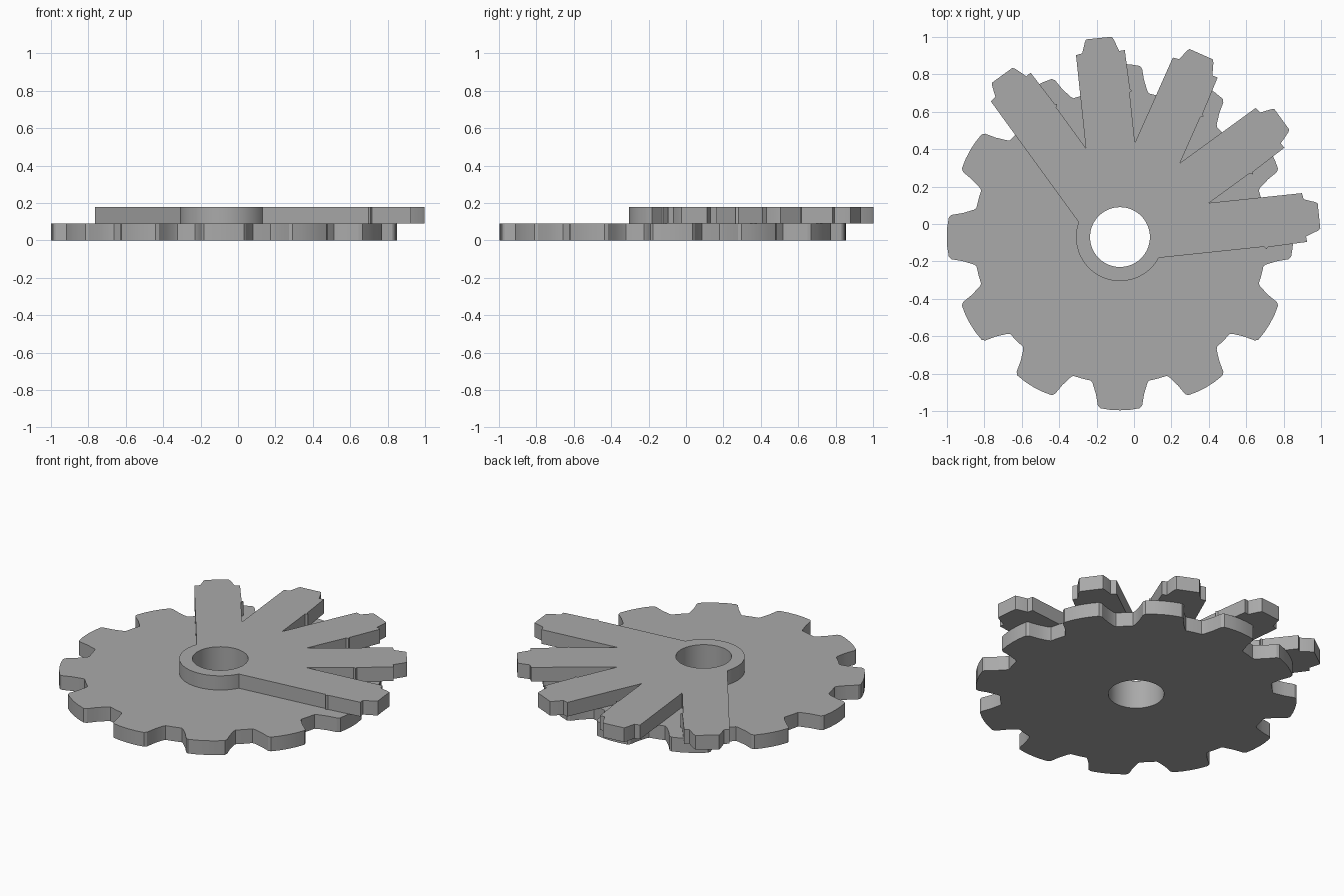
import bpy, bmesh
from math import cos, sin, radians, asin, degrees, hypot, atan2

cube = bpy.data.objects.get("Cube")
if cube:
    bpy.data.objects.remove(cube, do_unlink=True)

CENTRE = (-0.075, -0.07)
THICK = 0.09
BORE = 0.16
HUB = 0.235

grey = bpy.data.materials.new("plain grey")
grey.use_nodes = True
grey.diffuse_color = (0.4, 0.4, 0.4, 1)
grey.node_tree.nodes["Principled BSDF"].inputs["Base Color"].default_value = (0.4, 0.4, 0.4, 1)


def polar(r, deg):
    return (r * cos(radians(deg)), r * sin(radians(deg)))


def plate(name, outline, z):
    """Extrude an outline with a round bore into a flat plate."""
    bore = [polar(BORE, i * 360 / 64) for i in range(64)]
    bm = bmesh.new()
    for loop in (outline, bore):
        vs = [bm.verts.new((x, y, 0)) for x, y in loop]
        for a, b in zip(vs, vs[1:] + vs[:1]):
            bm.edges.new((a, b))
    bmesh.ops.triangle_fill(bm, edges=bm.edges[:], use_beauty=True)
    top = bmesh.ops.extrude_face_region(bm, geom=bm.faces[:])["geom"]
    bmesh.ops.translate(bm, vec=(0, 0, THICK),
                        verts=[g for g in top if isinstance(g, bmesh.types.BMVert)])
    bmesh.ops.recalc_face_normals(bm, faces=bm.faces[:])
    mesh = bpy.data.meshes.new(name)
    bm.to_mesh(mesh)
    bm.free()
    mesh.materials.append(grey)
    obj = bpy.data.objects.new(name, mesh)
    bpy.context.collection.objects.link(obj)
    obj.location = (*CENTRE, z)
    bpy.ops.object.select_all(action='DESELECT')
    obj.select_set(True)
    bpy.context.view_layer.objects.active = obj
    bpy.ops.object.shade_smooth_by_angle(angle=radians(30))
    return obj


# Twelve-tooth wheel: half a tooth as (radius, angle), mirrored about its axis
half = [(0.783, 15), (0.783, 11.4), (0.795, 10.6), (0.85, 8.7),
        (0.908, 7.5), (0.921, 6.6), (0.925, 3.3)]
tooth = [(r, -a) for r, a in half] + [(0.926, 0)] + half[:0:-1]
wheel = [polar(r, a + 30 * k) for k in range(12) for r, a in tooth]
plate("toothed_wheel", wheel, 0)

# Five-arm fan on a round hub: each arm runs out along u with side offset v
HALF = 0.132
arm = [(0.762, -HALF), (0.772, -0.146), (0.782, -0.136), (0.992, -0.13), (0.99, -0.1),
       (1.055, -0.077), (1.07, -0.067), (1.07, 0.07), (1.055, 0.078),
       (0.998, 0.098), (0.992, HALF)]
ANGLES = [6 + 30 * k for k in range(5)]
fan = []
for a in ANGLES:
    fan += [polar(hypot(u, v), a + degrees(atan2(v, u))) for u, v in arm]
    if a != ANGLES[-1]:
        fan.append(polar(HALF / sin(radians(15)), a + 15))
# Hub arc closes the outline from the last arm round to the first
spread = degrees(asin(HALF / HUB))
start, end = ANGLES[-1] + spread, ANGLES[0] + 360 - spread
fan += [polar(HUB, start + (end - start) * i / 40) for i in range(41)]
plate("five_arm_fan", fan, THICK)
